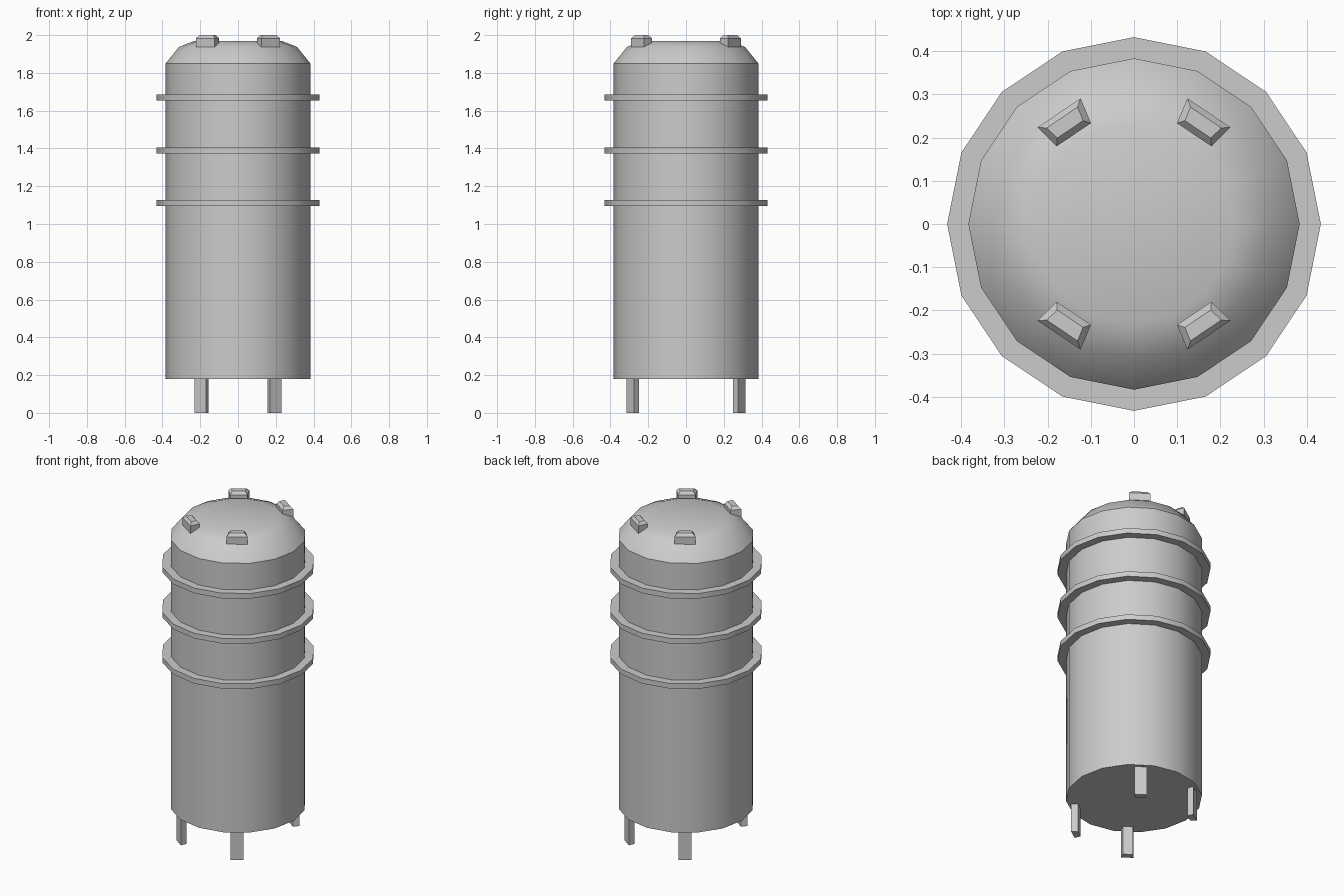
import bpy, bmesh, math
from mathutils import Vector

if "Cube" in bpy.data.objects:
    bpy.data.objects.remove(bpy.data.objects["Cube"])

SIDES = 16


def finish(name, bm, smooth=None):
    bmesh.ops.recalc_face_normals(bm, faces=bm.faces)
    mesh = bpy.data.meshes.new(name)
    bm.to_mesh(mesh)
    bm.free()
    obj = bpy.data.objects.new(name, mesh)
    bpy.context.collection.objects.link(obj)
    if smooth:
        bpy.ops.object.select_all(action='DESELECT')
        bpy.context.view_layer.objects.active = obj
        obj.select_set(True)
        bpy.ops.object.shade_smooth_by_angle(angle=math.radians(smooth))
    return obj


def lathe(name, profile, closed=False, smooth=35):
    """Revolve (radius, z) points; open profiles get end caps."""
    bm = bmesh.new()
    rings = [[bm.verts.new((r * math.cos(math.tau * i / SIDES),
                            r * math.sin(math.tau * i / SIDES), z))
              for i in range(SIDES)] for r, z in profile]
    pairs = list(zip(rings, rings[1:]))
    if closed:
        pairs.append((rings[-1], rings[0]))
    else:
        bm.faces.new(rings[0])
        bm.faces.new(rings[-1])
    for a, b in pairs:
        for i in range(SIDES):
            j = (i + 1) % SIDES
            bm.faces.new((a[i], a[j], b[j], b[i]))
    return finish(name, bm, smooth)


def wedge(name, direction, levels):
    """Stack trapezoid sections: (z, inner r, outer r, inner half, outer half)."""
    d = Vector(direction).normalized()
    t = Vector((-d.y, d.x, 0))
    bm = bmesh.new()
    loops = []
    for z, r0, r1, h0, h1 in levels:
        pts = [d * r0 - t * h0, d * r1 - t * h1, d * r1 + t * h1, d * r0 + t * h0]
        loops.append([bm.verts.new(p + Vector((0, 0, z))) for p in pts])
    bm.faces.new(loops[0])
    bm.faces.new(loops[-1])
    for a, b in zip(loops, loops[1:]):
        for i in range(4):
            j = (i + 1) % 4
            bm.faces.new((a[i], a[j], b[j], b[i]))
    return finish(name, bm)


# Tank body with domed top
lathe("tank_body", [(0.383, 0.18), (0.383, 1.85), (0.312, 1.938),
                    (0.23, 1.97)])

# Three reinforcing hoops
for n, z in enumerate((1.11, 1.39, 1.67)):
    lathe(f"hoop_{n + 1}", [(0.37, z - 0.016), (0.432, z - 0.016),
                            (0.432, z + 0.016), (0.37, z + 0.016)], closed=True)

# Four legs and four chamfered lifting lugs
for sx, side in ((-1, "left"), (1, "right")):
    for sy, end in ((-1, "front"), (1, "back")):
        direction = (0.56 * sx, 0.83 * sy, 0)
        wedge(f"leg_{end}_{side}", direction,
              [(0, 0.32, 0.357, 0.028, 0.036), (0.19, 0.32, 0.357, 0.028, 0.036)])
        wedge(f"lug_{end}_{side}", direction,
              [(1.937, 0.249, 0.31, 0.048, 0.06),
               (1.983, 0.249, 0.31, 0.048, 0.06),
               (2.0, 0.264, 0.297, 0.036, 0.043)])
